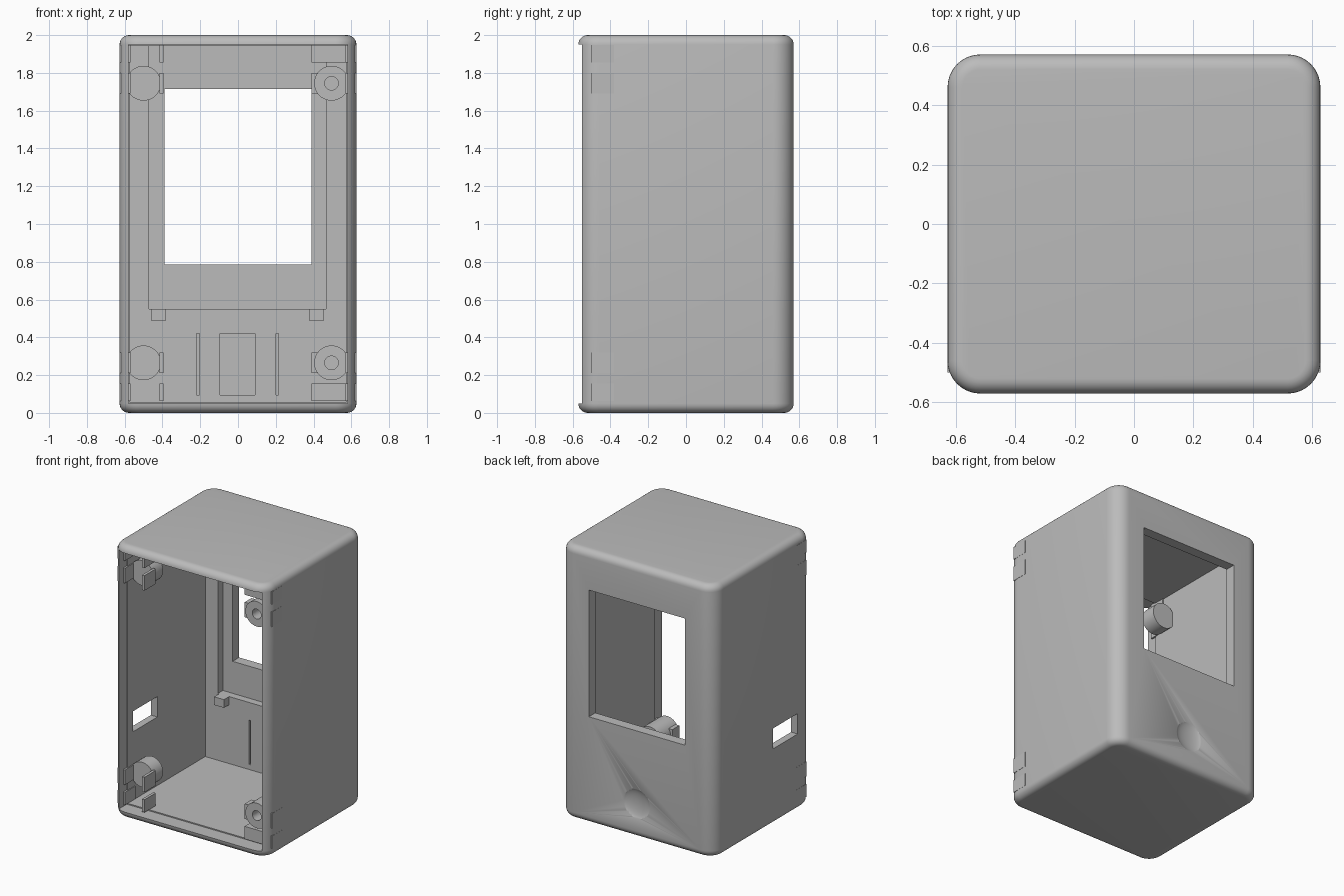
import bpy, bmesh, math
from mathutils import Matrix, Vector

if "Cube" in bpy.data.objects:
    bpy.data.objects.remove(bpy.data.objects["Cube"])

grey = bpy.data.materials.new("light_grey_plastic")
grey.use_nodes = True
COLOUR = (0.5, 0.5, 0.5, 1)
grey.diffuse_color = COLOUR
grey.node_tree.nodes["Principled BSDF"].inputs["Base Color"].default_value = COLOUR


def finish(name, bm):
    mesh = bpy.data.meshes.new(name)
    bm.to_mesh(mesh)
    bm.free()
    mesh.materials.append(grey)
    ob = bpy.data.objects.new(name, mesh)
    bpy.context.collection.objects.link(ob)
    return ob


def add_box(bm, x, y, z):
    lo, hi = Vector((x[0], y[0], z[0])), Vector((x[1], y[1], z[1]))
    mat = Matrix.Translation((lo + hi) / 2) @ Matrix.Diagonal((*(hi - lo), 1))
    bmesh.ops.create_cube(bm, size=1, matrix=mat)


def box(name, x, y, z):
    bm = bmesh.new()
    add_box(bm, sorted(x), y, z)
    return finish(name, bm)


def cylinder(name, x, z, r, y):
    bm = bmesh.new()
    mat = Matrix.Translation((x, sum(y) / 2, z)) @ Matrix.Rotation(math.pi / 2, 4, "X")
    bmesh.ops.create_cone(bm, cap_ends=True, segments=40, radius1=r, radius2=r,
                          depth=y[1] - y[0], matrix=mat)
    return finish(name, bm)


def cut(target, cutter):
    mod = target.modifiers.new("cut", "BOOLEAN")
    mod.operation, mod.solver, mod.object = "DIFFERENCE", "EXACT", cutter
    select(target)
    bpy.ops.object.modifier_apply(modifier=mod.name)
    bpy.data.objects.remove(cutter)


def select(ob):
    bpy.ops.object.select_all(action="DESELECT")
    ob.select_set(True)
    bpy.context.view_layer.objects.active = ob


def smooth(ob, angle=30):
    select(ob)
    bpy.ops.object.shade_smooth_by_angle(angle=math.radians(angle))


# Rounded outer shell: upright corners first, then the top and bottom rims
bm = bmesh.new()
add_box(bm, (-0.627, 0.627), (-0.57, 0.57), (0, 2))
upright = [e for e in bm.edges if abs(e.verts[0].co.z - e.verts[1].co.z) > 1]
bmesh.ops.bevel(bm, geom=upright, offset=0.11, segments=10, profile=0.5, affect="EDGES")
rims = [e for e in bm.edges if abs(e.verts[0].co.z - e.verts[1].co.z) < 0.01]
bmesh.ops.bevel(bm, geom=rims, offset=0.05, segments=6, profile=0.5, affect="EDGES")
shell = finish("case_shell", bm)

# Cavity, lid seat, display recess, window, side port and back wall pockets
for name, x, y, z in (
    ("cavity", (-0.574, 0.574), (-0.8, 0.44), (0.058, 1.942)),
    ("lid_seat", (-0.581, 0.581), (-0.8, -0.46), (0.05, 1.95)),
    ("display_recess", (-0.47, 0.465), (0.3, 0.495), (0.55, 1.942)),
    ("window", (-0.39, 0.39), (0.3, 0.8), (0.785, 1.715)),
    ("side_port", (-0.8, -0.5), (-0.4, -0.115), (0.56, 0.71)),
    ("back_pocket", (-0.095, 0.09), (0.3, 0.49), (0.095, 0.42)),
    ("left_slot", (0.2, 0.215), (0.3, 0.47), (0.095, 0.42)),
    ("right_slot", (-0.22, -0.205), (0.3, 0.47), (0.095, 0.42)),
):
    cut(shell, box(name, x, y, z))

# Shallow thumb dimple low on the back
bm = bmesh.new()
bmesh.ops.create_uvsphere(bm, u_segments=32, v_segments=16, radius=1,
                          matrix=Matrix.Translation((0, 0.585, 0.25)) @ Matrix.Diagonal((0.12, 0.035, 0.12, 1)))
cut(shell, finish("dimple", bm))
smooth(shell)

# Small stops under the display recess
for side, x in (("left", 0.415), ("right", -0.42)):
    box(side + "_display_stop", (x - 0.04, x + 0.04), (0.38, 0.45), (0.49, 0.55))

# Screw bosses and lid catches, mirrored top to bottom
for level, flip in (("lower", False), ("upper", True)):
    def height(a, b):
        return (2.01 - b, 2.01 - a) if flip else (a, b)

    zc = sum(height(0.265, 0.265)) / 2
    catch, end = height(0.21, 0.32), height(0.062, 0.155)

    # Left side: solid lugs with a drilled boss
    lug = box(level + "_left_lug", (0.39, 0.6), (-0.48, -0.4), catch)
    boss = cylinder(level + "_left_boss", 0.495, zc, 0.092, (-0.49, -0.285))
    for part in (lug, boss):
        cut(part, cylinder("drill", 0.495, zc, 0.036, (-0.6, -0.33)))
    smooth(boss)
    box(level + "_left_end_lug", (0.39, 0.6), (-0.48, -0.4), end)

    # Right side: closed boss between thin catch plates
    smooth(cylinder(level + "_right_boss", -0.5, zc, 0.092, (-0.4, -0.285)))
    for kind, z in (("catch", catch), ("end", end)):
        box(f"{level}_right_{kind}_plate", (-0.415, -0.395), (-0.52, -0.39), z)
        for side, s in (("left", 1), ("right", -1)):
            box(f"{level}_{side}_{kind}_tab", (0.568 * s, 0.628 * s), (-0.5, -0.38), z)
